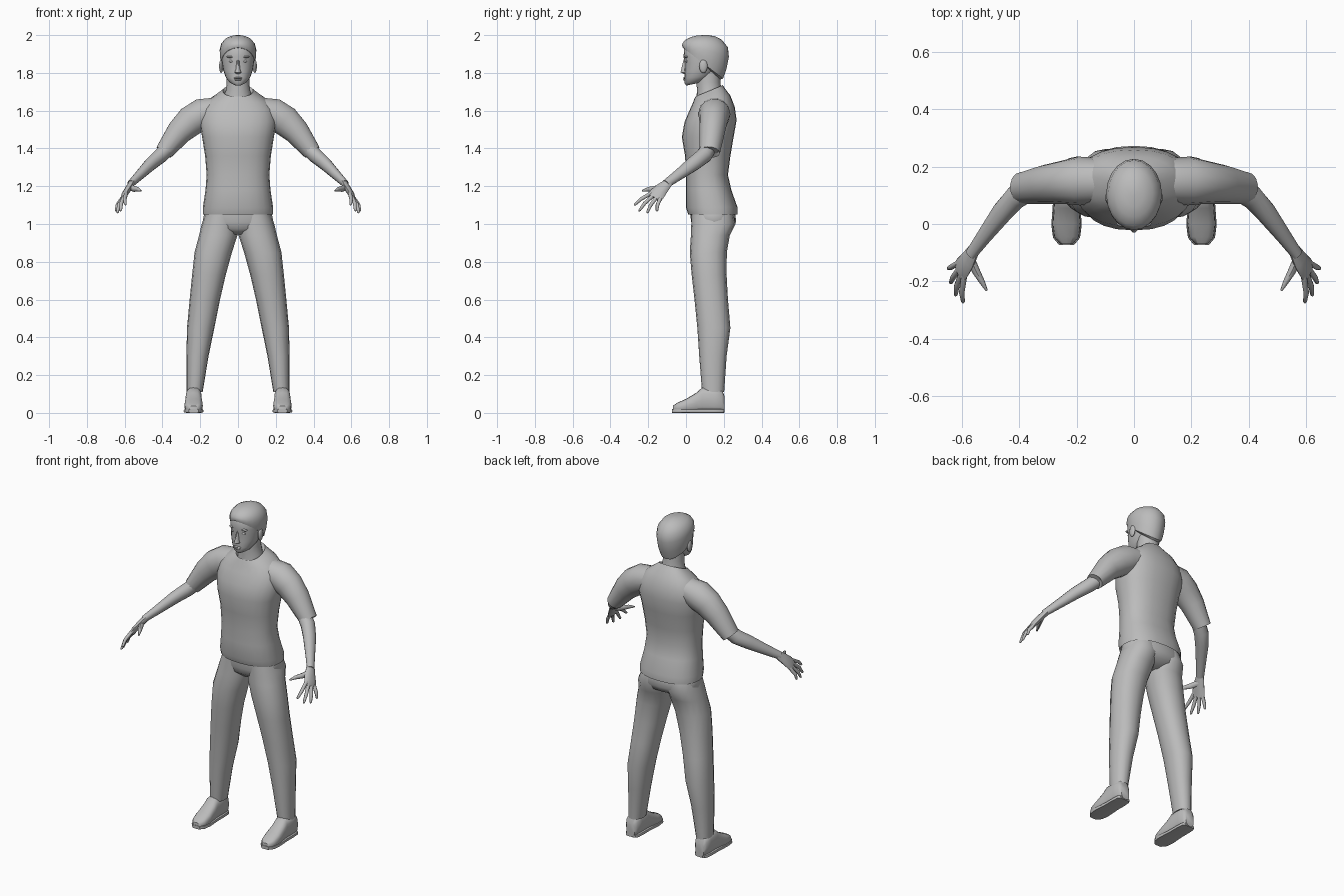
import bpy, bmesh, math
from mathutils import Vector as V

mat = bpy.data.materials.new("plain grey")
mat.diffuse_color = (0.5, 0.5, 0.5, 1)


def power(c, e):
    return math.copysign(abs(c) ** (2 / e), c)


def finish(bm, name, mirror, angle=50):
    bmesh.ops.recalc_face_normals(bm, faces=bm.faces)
    me = bpy.data.meshes.new(name)
    bm.to_mesh(me)
    bm.free()
    me.materials.append(mat)
    ob = bpy.data.objects.new(name, me)
    bpy.context.collection.objects.link(ob)
    if mirror:
        ob.modifiers.new("mirror", 'MIRROR')
    bpy.ops.object.select_all(action='DESELECT')
    bpy.context.view_layer.objects.active = ob
    ob.select_set(True)
    bpy.ops.object.shade_smooth_by_angle(angle=math.radians(angle))
    return ob


def loft(name, rings, n=16, e=2.0, mirror=False, caps=True):
    """Skin a list of rings, each (centre, u axis, v axis)."""
    bm = bmesh.new()
    loops = []
    for c, u, v in rings:
        angs = [2 * math.pi * i / n for i in range(n)]
        loops.append([bm.verts.new(V(c) + V(u) * power(math.cos(a), e)
                                   + V(v) * power(math.sin(a), e)) for a in angs])
    for a, b in zip(loops, loops[1:]):
        for i in range(n):
            j = (i + 1) % n
            bm.faces.new((a[i], a[j], b[j], b[i]))
    if caps:
        bm.faces.new(loops[0])
        bm.faces.new(loops[-1])
    return finish(bm, name, mirror)


def upright(x0, x1, yf, yb, zf, zb=None):
    """Horizontal ring, optionally tilted from front height to back height."""
    zb = zf if zb is None else zb
    return (((x0 + x1) / 2, (yf + yb) / 2, (zf + zb) / 2),
            ((x1 - x0) / 2, 0, 0), (0, (yb - yf) / 2, (zb - zf) / 2))


def tube(name, pts, side, n=10, mirror=True):
    """Limb through (centre, half width along side, half thickness)."""
    rings = []
    for i, (c, a, b) in enumerate(pts):
        t = (V(pts[min(i + 1, len(pts) - 1)][0]) - V(pts[max(i - 1, 0)][0])).normalized()
        s = V(side)
        s = (s - t * s.dot(t)).normalized()
        rings.append((c, s * a, t.cross(s) * b))
    return loft(name, rings, n, mirror=mirror)


def blob(name, loc, size, mirror=False):
    bm = bmesh.new()
    bmesh.ops.create_uvsphere(bm, u_segments=12, v_segments=8, radius=1)
    for v in bm.verts:
        v.co = V(v.co[i] * size[i] + loc[i] for i in range(3))
    return finish(bm, name, mirror)


# shirt body with a folded hem and collar
shirt = [(.165, .03, .25, 1.075, 1.075), (.186, .012, .272, 1.05, 1.05),
         (.186, .0, .272, 1.085, 1.09), (.172, .0, .24, 1.18, 1.18),
         (.166, .0, .222, 1.26, 1.26), (.174, -.005, .235, 1.36, 1.36),
         (.19, -.022, .252, 1.46, 1.46), (.205, -.008, .268, 1.54, 1.55),
         (.19, .02, .258, 1.605, 1.62), (.15, .036, .235, 1.64, 1.68),
         (.105, .044, .208, 1.662, 1.715), (.08, .05, .195, 1.675, 1.735),
         (.068, .06, .185, 1.66, 1.71)]
loft("shirt", [upright(-w, w, *r) for w, *r in shirt], 24, 2.35)

# sleeves
tube("sleeve", [((.08, .15, 1.61), .075, .065), ((.19, .15, 1.582), .085, .085),
                ((.25, .145, 1.545), .075, .083), ((.31, .138, 1.488), .068, .07),
                ((.393, .125, 1.380), .055, .048), ((.385, .125, 1.388), .045, .04)],
     (0, 1, 0), 14)

# forearms and hands
tube("forearm", [((.34, .135, 1.43), .04, .04), ((.41, .095, 1.362), .043, .04),
                 ((.46, .04, 1.32), .04, .035), ((.52, -.04, 1.26), .03, .026),
                 ((.568, -.105, 1.213), .024, .019)], (-.3, -.6, .6), 12)
spread = (-.025, -.07, .03)
tube("palm", [((.558, -.09, 1.222), .024, .018), ((.578, -.125, 1.19), .036, .018),
              ((.598, -.152, 1.16), .043, .016), ((.607, -.168, 1.138), .042, .011)], spread)
fingers = [("index", (.592, -.195, 1.155), (.596, -.275, 1.10)),
           ("middle", (.602, -.18, 1.143), (.622, -.25, 1.068)),
           ("ring", (.61, -.16, 1.133), (.640, -.207, 1.058)),
           ("little", (.616, -.138, 1.128), (.648, -.155, 1.068))]
for nm, a, b in fingers:
    a, b = V(a), V(b)
    mid = a.lerp(b, .5) + V((.006, -.004, .004))
    tube(nm + "_finger", [(a - (b - a) * .2, .011, .011), (mid, .010, .010),
                          (a.lerp(b, .93), .007, .007), (b, .003, .003)], spread, 8)
tube("thumb", [((.572, -.115, 1.195), .018, .015), ((.55, -.165, 1.186), .016, .014),
               ((.53, -.2, 1.184), .012, .01), ((.513, -.232, 1.176), .004, .004)],
     (0, 0, 1), 8)

# trousers: hips and legs
hips = [(.165, .025, .25, 1.11), (.18, .022, .262, 1.05), (.188, .028, .265, 1.01),
        (.16, .035, .245, .975), (.06, .07, .19, .945)]
loft("hips", [upright(-w, w, *r) for w, *r in hips], 20, 2.3)
leg = [(-.005, .17, .03, .25, 1.06), (-.004, .192, .028, .262, 1.0),
       (.003, .206, .026, .232, .94), (.032, .23, .02, .216, .85),
       (.065, .243, .03, .215, .73), (.095, .256, .045, .222, .6),
       (.125, .27, .06, .235, .45), (.156, .273, .07, .215, .3),
       (.187, .272, .085, .202, .11), (.2, .26, .1, .19, .125)]
loft("trouser_leg", [upright(*r) for r in leg], 16, 2.2, mirror=True)

# shoes and soles, skinned from heel to toe
shoe = [(.205, .028, .085), (.19, .040, .12), (.15, .043, .13), (.085, .043, .132),
        (.055, .045, .105), (.0, .049, .072), (-.045, .043, .052), (-.07, .022, .035)]
loft("shoe", [((.235, y, h / 2 + .002), (w, 0, 0), (0, 0, h / 2)) for y, w, h in shoe],
     16, 2.8, mirror=True)
loft("sole", [((.235, y - .003, .01), (w + .004, 0, 0), (0, 0, .01)) for y, w, h in shoe],
     12, 5, mirror=True)

# neck and face
loft("neck", [upright(-w, w, *r) for w, *r in
              [(.08, .055, .195, 1.66), (.064, .058, .188, 1.71), (.06, .055, .182, 1.75),
               (.06, .06, .18, 1.82)]], 16)
face = [(.022, .002, .06, 1.733, 1.745), (.045, -.008, .1, 1.745, 1.755),
        (.066, -.008, .14, 1.772, 1.785), (.078, -.009, .17, 1.81, 1.82),
        (.085, -.007, .19, 1.85, 1.85), (.088, -.013, .2, 1.885, 1.88),
        (.088, -.01, .2, 1.93, 1.92), (.07, .01, .18, 1.965, 1.96)]
loft("face", [upright(-w, w, *r) for w, *r in face], 20, 2.15)

# hair cap, tilted down to the nape
hair = [(.078, -.004, .182, 1.932, 1.765), (.09, -.017, .196, 1.934, 1.77),
        (.095, -.021, .214, 1.945, 1.82), (.097, -.018, .227, 1.957, 1.885),
        (.089, -.006, .222, 1.973, 1.935), (.066, .025, .19, 1.99, 1.975),
        (.034, .06, .155, 1.998, 1.993), (.01, .095, .12, 2.0, 2.0)]
loft("hair", [upright(-w, w, *r) for w, *r in hair], 20)

# facial features
loft("nose", [upright(-w, w, *r) for w, *r in
              [(.012, -.012, .02, 1.795), (.018, -.03, .02, 1.803), (.012, -.026, .02, 1.82),
               (.008, -.015, .02, 1.865), (.005, -.008, .02, 1.88)]], 10)
blob("upper_lip", (0, -.004, 1.773), (.024, .012, .005))
blob("lower_lip", (0, -.003, 1.764), (.02, .012, .006))
blob("eye", (.035, .004, 1.862), (.014, .009, .007), True)
blob("brow", (.037, .002, 1.885), (.024, .012, .006), True)
blob("ear", (.089, .092, 1.835), (.011, .022, .036), True)
